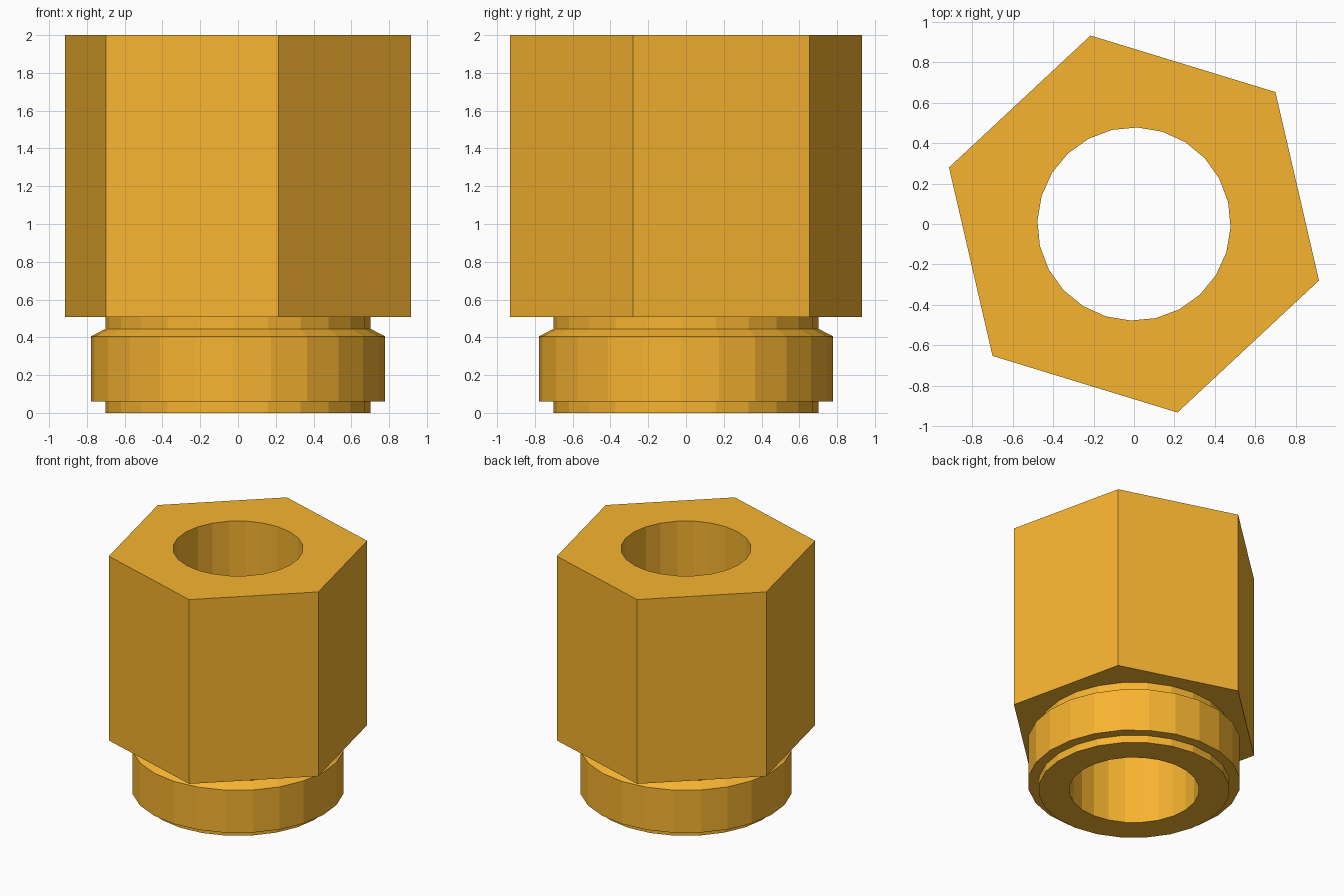
import bpy, bmesh
from math import cos, radians, pi, sin

if "Cube" in bpy.data.objects:
    bpy.data.objects.remove(bpy.data.objects["Cube"])

SIDES = 24
TURN = radians(-2)
HEX_R = 0.957


def hex_radius(i):
    # distance to the hexagon outline, with a corner every fourth step
    a = (i % 4) * 2 * pi / SIDES - pi / 6
    return HEX_R * cos(pi / 6) / cos(a)


def make_ring(bm, radius, z):
    ring = []
    for i in range(SIDES):
        a = TURN + 2 * pi * (i - 1) / SIDES
        r = hex_radius(i) if radius == "hex" else radius
        ring.append(bm.verts.new((r * cos(a), r * sin(a), z)))
    return ring


# Closed cross-section: bore, stepped collar, hexagonal body
profile = [
    (0.478, 0), (0.702, 0), (0.702, 0.06), (0.78, 0.06), (0.78, 0.405),
    (0.702, 0.445), (0.702, 0.508), ("hex", 0.508), ("hex", 2.0), (0.478, 2.0),
]

bm = bmesh.new()
rings = [make_ring(bm, r, z) for r, z in profile]
for k, lower in enumerate(rings):
    upper = rings[(k + 1) % len(rings)]
    for i in range(SIDES):
        j = (i + 1) % SIDES
        bm.faces.new((lower[i], lower[j], upper[j], upper[i]))
bmesh.ops.recalc_face_normals(bm, faces=bm.faces)

mesh = bpy.data.meshes.new("hex_fitting")
bm.to_mesh(mesh)
bm.free()
fitting = bpy.data.objects.new("hex_fitting", mesh)
bpy.context.collection.objects.link(fitting)

# Brass colour
brass = bpy.data.materials.new("brass")
brass.diffuse_color = (0.93, 0.455, 0.03, 1)
brass.use_nodes = True
brass.node_tree.nodes["Principled BSDF"].inputs["Base Color"].default_value = brass.diffuse_color
mesh.materials.append(brass)
